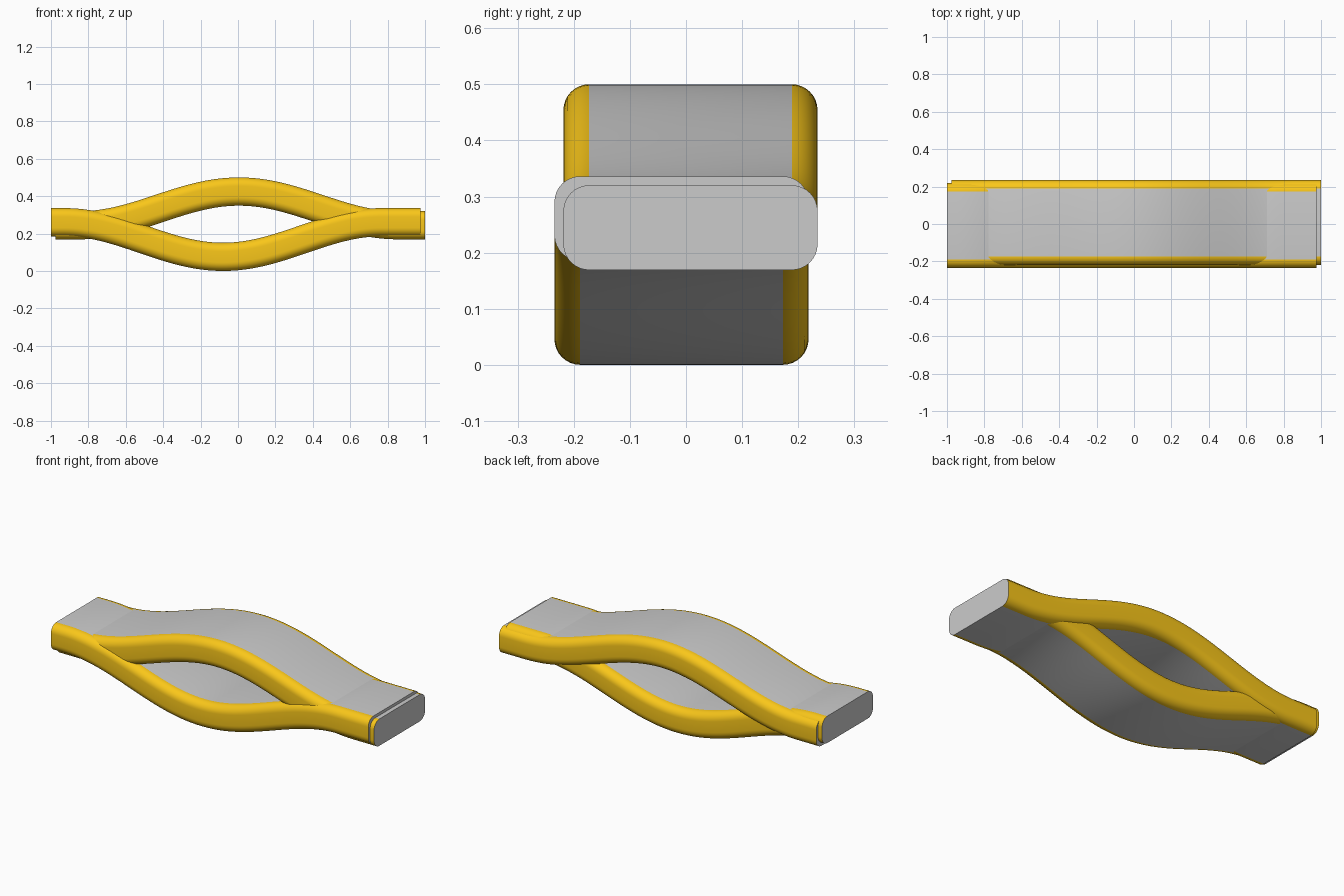
import bpy, bmesh, math
from mathutils import Vector

if "Cube" in bpy.data.objects:
    bpy.data.objects.remove(bpy.data.objects["Cube"])

WIDTH, THICK, RADIUS = 0.453, 0.151, 0.046


def material(name, color):
    m = bpy.data.materials.new(name)
    m.diffuse_color = color
    m.use_nodes = True
    m.node_tree.nodes["Principled BSDF"].inputs["Base Color"].default_value = m.diffuse_color
    return m


grey = material("grey_face", (0.8, 0.8, 0.8, 1))
yellow = material("yellow_edge", (0.95, 0.57, 0.01, 1))


def rounded_section(steps=8):
    """Rounded rectangle as (y, height) points, counter-clockwise."""
    a, b = WIDTH / 2 - RADIUS, THICK / 2 - RADIUS
    pts = []
    for q, (cy, cz) in enumerate([(a, b), (-a, b), (-a, -b), (a, -b)]):
        for i in range(steps + 1):
            t = (q + i / steps) * math.pi / 2
            pts.append((cy + RADIUS * math.cos(t), cz + RADIUS * math.sin(t)))
    return pts


def band(name, x0, x1, y, z_end, rise, x_peak, half=0.85, n=80):
    """Flat-ended strip with one cosine wave, swept along x."""
    section = rounded_section()
    flat_w = WIDTH / 2 - RADIUS
    bm = bmesh.new()
    rings = []
    for i in range(n + 1):
        x = x0 + (x1 - x0) * i / n
        u = max(-1, min(1, (x - x_peak) / half))
        z = z_end + rise * (1 + math.cos(math.pi * u)) / 2
        slope = -rise * math.pi / (2 * half) * math.sin(math.pi * u)
        normal = Vector((-slope, 0, 1)).normalized()
        rings.append([bm.verts.new(Vector((x, y + py, z)) + normal * pz)
                      for py, pz in section])
    count = len(section)
    for r0, r1 in zip(rings, rings[1:]):
        for j in range(count):
            k = (j + 1) % count
            f = bm.faces.new((r0[j], r0[k], r1[k], r1[j]))
            # broad top and bottom stay grey, rounded sides are yellow
            broad = abs(section[j][0] - section[k][0]) > flat_w
            f.material_index = 0 if broad else 1
    bm.faces.new(rings[0])
    bm.faces.new(rings[-1][::-1])
    bmesh.ops.recalc_face_normals(bm, faces=bm.faces)
    mesh = bpy.data.meshes.new(name)
    bm.to_mesh(mesh)
    bm.free()
    mesh.materials.append(grey)
    mesh.materials.append(yellow)
    ob = bpy.data.objects.new(name, mesh)
    bpy.context.collection.objects.link(ob)
    bpy.ops.object.select_all(action='DESELECT')
    bpy.context.view_layer.objects.active = ob
    ob.select_set(True)
    bpy.ops.object.shade_smooth_by_angle(angle=math.radians(30))
    return ob


# Two overlapping strips, one bowed up and one bowed down
band("upper_band", -0.975, 1.0, 0.008, 0.2445, 0.18, 0.005)
band("lower_band", -1.0, 0.975, -0.008, 0.2605, -0.185, -0.08)
